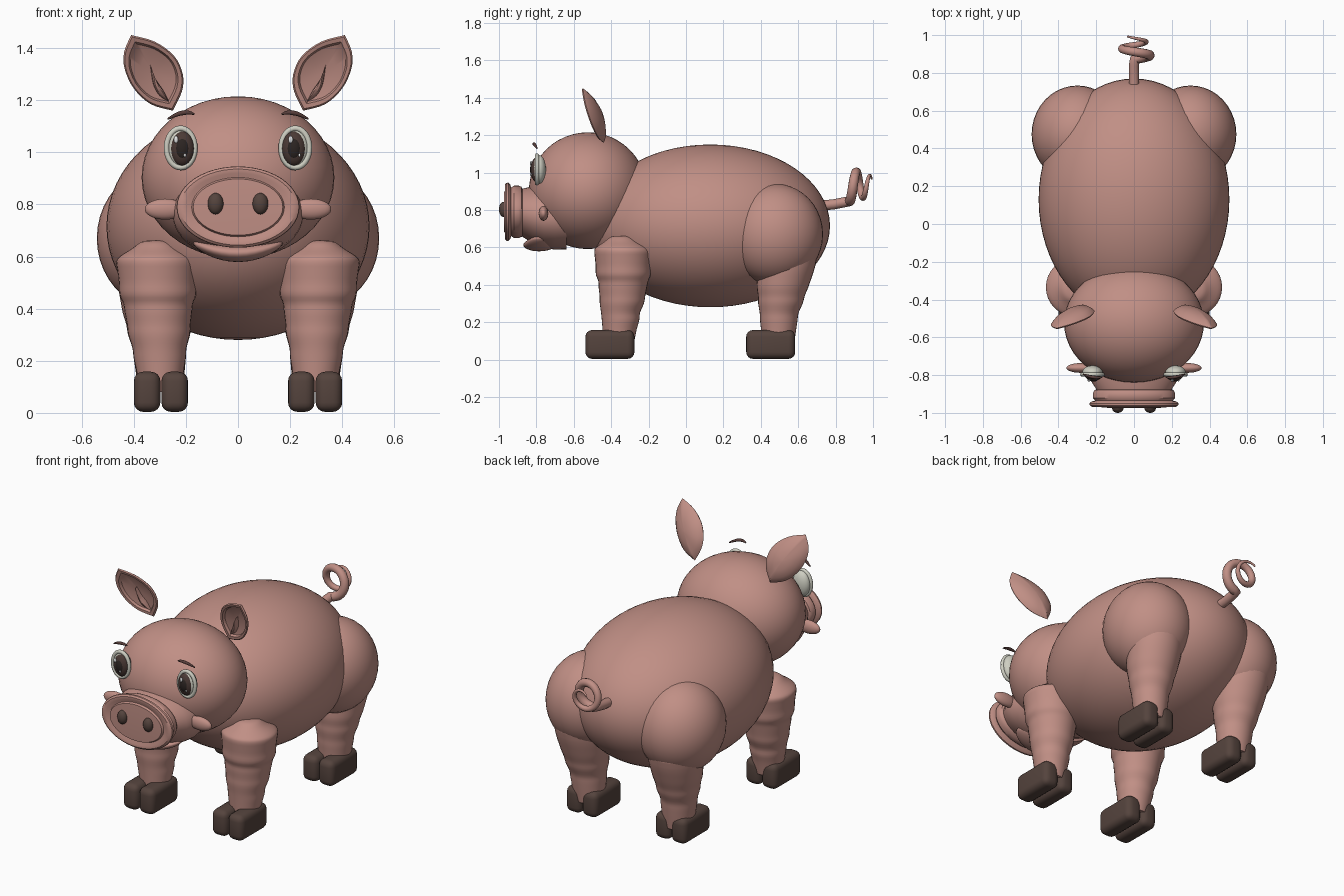
import bpy, bmesh, math
from mathutils import Vector, Matrix

if "Cube" in bpy.data.objects:
    bpy.data.objects.remove(bpy.data.objects["Cube"])

def material(name, rgb):
    m = bpy.data.materials.new(name)
    m.diffuse_color = (*rgb, 1)
    m.use_nodes = True
    m.node_tree.nodes["Principled BSDF"].inputs["Base Color"].default_value = m.diffuse_color
    return m

PINK = material("pink skin", (0.53, 0.275, 0.235))
HOOF = material("dark hoof", (0.09, 0.057, 0.047))
WHITE = material("eye white", (0.62, 0.62, 0.54))
IRIS = material("dark iris", (0.07, 0.042, 0.036))
PUPIL = material("pupil", (0.025, 0.018, 0.016))
BROW = material("eyebrow brown", (0.10, 0.05, 0.045))
GLINT = material("eye glint", (0.85, 0.85, 0.85))

def finish(name, bm, mat, angle=40):
    bmesh.ops.recalc_face_normals(bm, faces=bm.faces)
    me = bpy.data.meshes.new(name)
    bm.to_mesh(me)
    bm.free()
    me.materials.append(mat)
    ob = bpy.data.objects.new(name, me)
    bpy.context.collection.objects.link(ob)
    bpy.ops.object.select_all(action='DESELECT')
    ob.select_set(True)
    bpy.context.view_layer.objects.active = ob
    bpy.ops.object.shade_smooth_by_angle(angle=math.radians(angle))
    return ob

def ellipsoid(name, c, r, mat, seg=32, bend=0):
    bm = bmesh.new()
    bmesh.ops.create_uvsphere(bm, u_segments=seg, v_segments=seg // 2, radius=1)
    for v in bm.verts:
        v.co = Vector(a * b for a, b in zip(v.co, r))
        v.co.z += bend * v.co.x ** 2
        v.co += Vector(c)
    return finish(name, bm, mat, 60)

def loft(name, rings, mat, angle=40):
    """Skin a list of closed point loops and cap both ends."""
    bm = bmesh.new()
    loops = [[bm.verts.new(p) for p in ring] for ring in rings]
    n = len(loops[0])
    for a, b in zip(loops, loops[1:]):
        for i in range(n):
            j = (i + 1) % n
            bm.faces.new((a[i], a[j], b[j], b[i]))
    bm.faces.new(loops[0])
    bm.faces.new(loops[-1])
    return finish(name, bm, mat, angle)

def circle(n):
    return [(math.cos(2 * math.pi * i / n), math.sin(2 * math.pi * i / n)) for i in range(n)]

def smooth_path(pts, sub=5):
    """Catmull-Rom samples through the points."""
    P = [Vector(p) for p in pts]
    P = [P[0]] + P + [P[-1]]
    out = []
    for a, b, c, d in zip(P, P[1:], P[2:], P[3:]):
        for k in range(sub):
            t = k / sub
            out.append(0.5 * (2 * b + (c - a) * t + (2 * a - 5 * b + 4 * c - d) * t * t
                              + (3 * b - a - 3 * c + d) * t ** 3))
    return out + [P[-1]]

def tube(name, pts, radii, mat, sides=12):
    rings = []
    for i, p in enumerate(pts):
        d = (pts[min(i + 1, len(pts) - 1)] - pts[max(i - 1, 0)]).normalized()
        ref = Vector((0, 1, 0)) if abs(d.y) < 0.9 else Vector((0, 0, 1))
        u = d.cross(ref).normalized()
        w = d.cross(u)
        rings.append([p + radii[i] * (u * c + w * s) for c, s in circle(sides)])
    # keep neighbouring rings aligned
    for k in range(1, len(rings)):
        off = min(range(sides), key=lambda o: (rings[k][o] - pts[k] - rings[k - 1][0] + pts[k - 1]).length)
        rings[k] = rings[k][off:] + rings[k][:off]
    return loft(name, rings, mat, 60)

# Body and head
ellipsoid("body", (0, 0.13, 0.715), (0.505, 0.64, 0.435), PINK, 64)
ellipsoid("head", (0, -0.525, 0.903), (0.37, 0.315, 0.312), PINK, 48)

# Muzzle with a ringed, flanged snout plate: (y, x radius, z radius, z centre)
muzzle = [(-0.64, 0.24, 0.17, 0.76), (-0.70, 0.25, 0.172, 0.76), (-0.76, 0.25, 0.168, 0.765),
          (-0.82, 0.235, 0.152, 0.775), (-0.875, 0.20, 0.128, 0.785), (-0.88, 0.21, 0.134, 0.79),
          (-0.895, 0.218, 0.14, 0.79), (-0.92, 0.218, 0.14, 0.79), (-0.935, 0.205, 0.13, 0.79),
          (-0.94, 0.225, 0.147, 0.79), (-0.95, 0.236, 0.156, 0.79), (-0.96, 0.234, 0.155, 0.79),
          (-0.968, 0.222, 0.146, 0.79), (-0.968, 0.20, 0.13, 0.79), (-0.96, 0.182, 0.117, 0.79),
          (-0.96, 0.178, 0.114, 0.79), (-0.972, 0.172, 0.108, 0.79), (-0.974, 0.10, 0.06, 0.79)]
loft("snout", [[(rx * c, y, zc + rz * s) for c, s in circle(48)] for y, rx, rz, zc in muzzle], PINK, 35)
ellipsoid("lower_lip", (0, -0.785, 0.613), (0.172, 0.085, 0.034), PINK, 32, bend=1.3)

# Tail: short stem, then a tapering spiral around the y axis
stem = [Vector((0, 0.74, 0.825)), Vector((0, 0.79, 0.83)), Vector((0, 0.84, 0.84))]
turns, n = 1.63, 60
for i in range(n + 1):
    t = i / n
    a = -math.pi / 2 + 2 * math.pi * turns * t
    r = 0.083 - 0.03 * t
    stem.append(Vector((0.005 + r * math.cos(a), 0.875 + 0.118 * t, 0.93 + r * math.sin(a))))
tube("tail", stem, [0.027] * 3 + [0.027 - 0.022 * (i / n) ** 1.5 for i in range(n + 1)], PINK)

# Ear outline in the front plane, and rings of (scale, forward offset)
EAR = [(0.25, 1.16), (0.215, 1.235), (0.212, 1.30), (0.245, 1.37), (0.32, 1.425), (0.41, 1.45),
       (0.437, 1.385), (0.435, 1.32), (0.40, 1.245), (0.335, 1.185)]
EAR_RINGS = [(0.05, -0.045), (0.4, -0.04), (0.75, -0.024), (0.95, -0.004), (1, 0.004), (0.95, 0.012),
             (0.82, 0.010), (0.76, -0.006), (0.4, -0.018), (0.05, -0.02)]
FOLD_RINGS = [(1, -0.02), (0.9, 0.0), (0.6, 0.012), (0.1, 0.016)]

def leaf(name, side, outline, rings):
    half = len(outline) // 2
    edge = smooth_path(outline[:half + 1], 4)[:-1] + smooth_path(outline[half:] + outline[:1], 4)[:-1]
    mid = sum(edge, Vector((0, 0))) / len(edge)
    def place(p, d):
        y = -0.49 - 0.22 * (p.x - 0.325) - 0.26 * (p.y - 1.30)
        return (side * p.x, y - d, p.y)
    loft(name, [[place(mid + (p - mid) * s, d) for p in edge] for s, d in rings], PINK, 40)

FOLD = [(0.262, 1.19), (0.285, 1.235), (0.315, 1.28), (0.337, 1.335), (0.325, 1.26), (0.30, 1.215)]

# Leg profiles: (z, radius, y centre)
FRONT = [(0.08, 0.08, -0.36), (0.16, 0.091, -0.355), (0.21, 0.1, -0.35), (0.25, 0.104, -0.35),
         (0.30, 0.118, -0.343), (0.34, 0.122, -0.34), (0.385, 0.129, -0.338), (0.42, 0.134, -0.335),
         (0.455, 0.147, -0.335), (0.50, 0.148, -0.335), (0.55, 0.153, -0.335), (0.58, 0.155, -0.335),
         (0.60, 0.143, -0.338), (0.63, 0.095, -0.342), (0.655, 0.06, -0.345), (0.662, 0.03, -0.345)]
BACK = [(0.08, 0.085, 0.492), (0.16, 0.094, 0.495), (0.21, 0.10, 0.496), (0.25, 0.104, 0.498),
        (0.30, 0.119, 0.505), (0.34, 0.125, 0.51), (0.385, 0.137, 0.516), (0.43, 0.144, 0.525),
        (0.475, 0.15, 0.534), (0.52, 0.153, 0.542), (0.555, 0.15, 0.545), (0.60, 0.11, 0.53)]

def leg(name, side, profile):
    pts = smooth_path(profile, 3)
    loft(name, [[(side * (0.297 + 0.03 * (z - 0.1)) + r * c, y + r * s, z) for c, s in circle(32)]
                for z, r, y in pts], PINK, 50)

def hoof(name, x, y):
    bm = bmesh.new()
    bmesh.ops.create_cube(bm, size=1, matrix=Matrix.Translation((x, y, 0.081))
                          @ Matrix.Diagonal((0.102, 0.262, 0.154, 1)))
    bmesh.ops.bevel(bm, geom=bm.edges[:], offset=0.036, segments=4, profile=0.5, affect='EDGES')
    finish(name, bm, HOOF, 50)

for side, tag in ((-1, "left"), (1, "right")):
    # Legs, haunches and cloven hooves
    leg("front_leg_" + tag, side, FRONT)
    leg("back_leg_" + tag, side, BACK)
    ellipsoid("haunch_" + tag, (side * 0.30, 0.475, 0.67), (0.242, 0.258, 0.27), PINK, 40)
    for end, y in (("front", -0.407), ("back", 0.453)):
        for toe, x in (("inner", 0.243), ("outer", 0.349)):
            hoof(f"{end}_hoof_{toe}_{tag}", side * x, y)
    # Ears with an inner fold
    leaf("ear_" + tag, side, EAR, EAR_RINGS)
    leaf("ear_fold_" + tag, side, FOLD, FOLD_RINGS)
    # Cheek knobs and nostrils
    ellipsoid("cheek_knob_" + tag, (side * 0.28, -0.762, 0.782), (0.078, 0.026, 0.04), PINK, 24)
    ellipsoid("nostril_" + tag, (side * 0.086, -0.975, 0.803), (0.03, 0.025, 0.041), HOOF, 24)
    # Eyes: rim, white, iris, pupil and glints
    ex, ez = side * 0.22, 1.017
    rim = [Vector((ex + 0.054 * c, -0.797, ez + 0.075 * s)) for c, s in circle(40)]
    tube("eye_rim_" + tag, rim + rim[:1], [0.011] * 41, WHITE, 10)
    ellipsoid("eye_white_" + tag, (ex, -0.785, ez), (0.054, 0.036, 0.076), WHITE)
    ix = ex - side * -0.006
    ellipsoid("iris_" + tag, (ix - side * 0.012, -0.80, ez - 0.002), (0.046, 0.030, 0.066), IRIS)
    ellipsoid("pupil_" + tag, (ix - side * 0.012, -0.812, ez - 0.002), (0.030, 0.022, 0.045), PUPIL)
    ellipsoid("glint_large_" + tag, (ex - 0.018, -0.828, ez + 0.032), (0.009, 0.006, 0.014), GLINT, 16)
    ellipsoid("glint_small_" + tag, (ex + 0.016, -0.829, ez - 0.028), (0.005, 0.005, 0.007), GLINT, 12)
    # Eyebrow: thin tapered arc
    arc = smooth_path([(side * 0.168, -0.81, 1.147), (side * 0.195, -0.813, 1.153),
                       (side * 0.23, -0.808, 1.147), (side * 0.27, -0.795, 1.128)], 4)
    tube("eyebrow_" + tag, arc, [0.002 + 0.007 * math.sin(math.pi * (i + 0.5) / len(arc))
                                 for i in range(len(arc))], BROW, 8)
